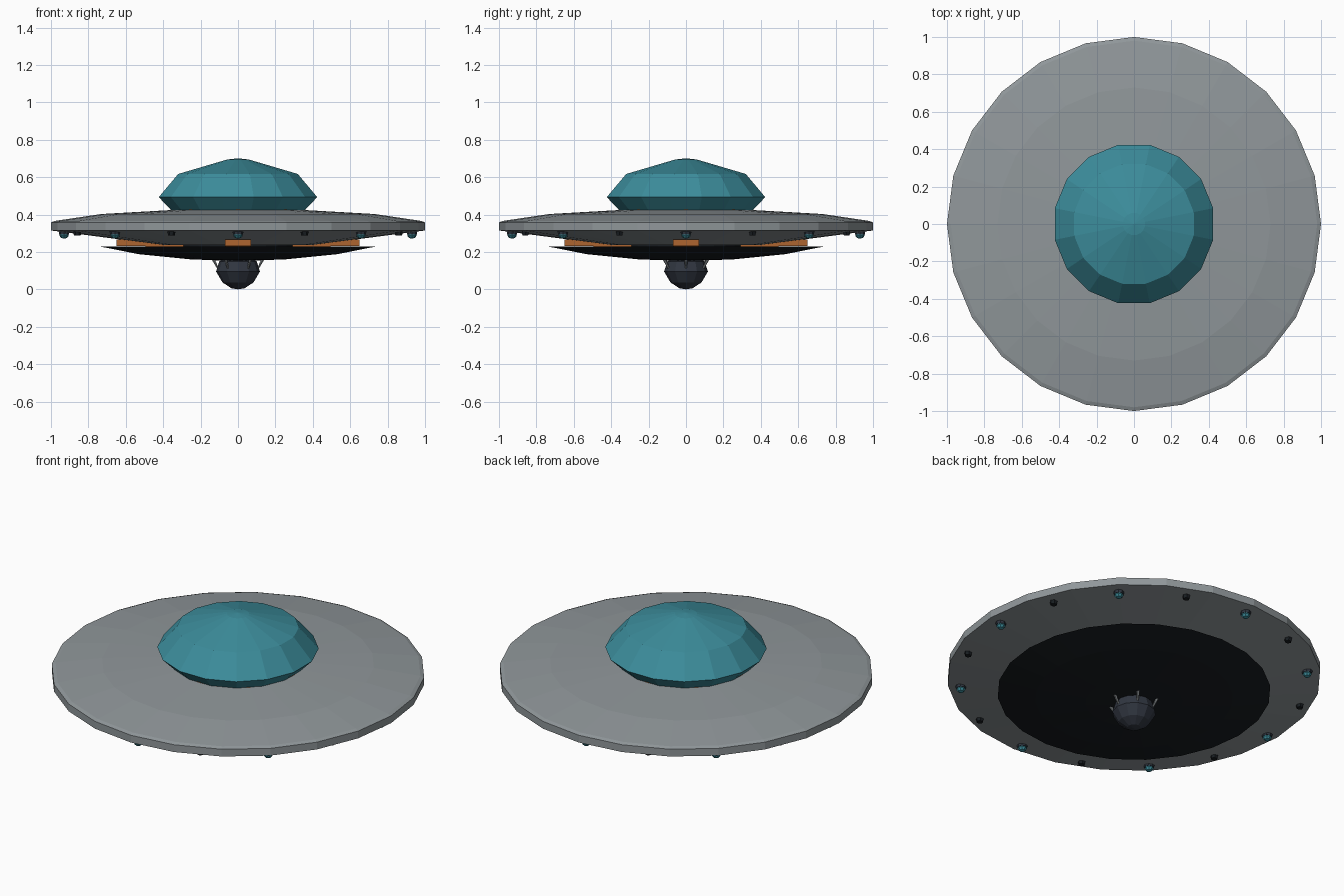
import bpy
import bmesh
from math import sin, cos, pi, tau
from mathutils import Vector, Matrix

cube = bpy.data.objects.get("Cube")
if cube:
    bpy.data.objects.remove(cube, do_unlink=True)


def material(name, r, g, b):
    m = bpy.data.materials.new(name)
    m.use_nodes = True
    m.diffuse_color = (r, g, b, 1)
    m.node_tree.nodes["Principled BSDF"].inputs["Base Color"].default_value = (r, g, b, 1)
    return m


grey = material("hull grey", .28, .31, .325)
teal = material("teal glass", .045, .265, .33)
black = material("near black", .009, .012, .015)
slate = material("dark slate", .03, .037, .052)
orange = material("burnt orange", .42, .13, .03)
steel = material("strut steel", .2, .22, .23)


def finish(name, bm, mat):
    bmesh.ops.recalc_face_normals(bm, faces=bm.faces)
    me = bpy.data.meshes.new(name)
    bm.to_mesh(me)
    bm.free()
    me.materials.append(mat)
    ob = bpy.data.objects.new(name, me)
    bpy.context.collection.objects.link(ob)
    return ob


def lathe(name, profile, sides, mat, turn=0.0, place=Matrix()):
    """Revolve (radius, height) points around z; zero radius makes a pole."""
    bm = bmesh.new()
    rings = []
    for r, z in profile:
        count = sides if r else 1
        rings.append([bm.verts.new((r * cos(tau * i / sides + turn),
                                    r * sin(tau * i / sides + turn), z))
                      for i in range(count)])
    for a, b in zip(rings, rings[1:]):
        for i in range(sides):
            j = (i + 1) % sides
            corners = [a[i % len(a)], a[j % len(a)], b[j % len(b)], b[i % len(b)]]
            bm.faces.new(list(dict.fromkeys(corners)))
    bm.transform(place)
    return finish(name, bm, mat)


def polar(r, angle, z):
    return Vector((r * cos(angle), r * sin(angle), z))


def rod(name, start, end, r1, r2, sides, mat):
    axis = end - start
    place = Matrix.Translation(start) @ axis.to_track_quat("Z", "Y").to_matrix().to_4x4()
    d = axis.length
    return lathe(name, [(0, 0), (r1, 0), (r2, d), (0, d)], sides, mat, place=place)


# Main saucer and the glass canopy
lathe("saucer_hull", [(0, .235), (.4, .237), (1, .315), (1, .358), (.98, .366),
                      (.73, .403), (.36, .424), (0, .424)], 24, grey)
lathe("canopy_collar", [(0, .424), (.36, .424), (.36, .428), (0, .428)], 24, orange)
lathe("canopy", [(0, .405), (.345, .405), (.432, .493), (.326, .617),
                 (.06, .694), (0, .701)], 16, teal, turn=pi / 16)

# Dark belly dish and the hub behind it
lathe("belly_dish", [(0, .228), (.732, .228), (.53, .188), (.26, .161), (0, .151)], 24, black)
lathe("belly_hub", [(0, .222), (.3, .222), (.3, .24), (0, .24)], 24, black)

# Orange spokes between hull and dish
for i in range(4):
    bm = bmesh.new()
    bmesh.ops.create_cube(bm, size=1)
    bm.transform(Matrix.Rotation(i * pi / 2, 4, "Z") @ Matrix.Translation((.46, 0, .247))
                 @ Matrix.Diagonal((.38, .14, .04, 1)))
    # slope the outer end so it follows the underside
    for v in bm.verts:
        if v.co.z < .24 and v.co.xy.length > .5:
            v.co.z += .006
    finish("orange_spoke", bm, orange)

# Sensor ball with its struts
lathe("sensor_ball", [(0, .17), (.06, .168), (.1, .15), (.117, .095), (.083, .037),
                      (.035, .006), (0, 0)], 12, slate)
for i in range(6):
    a = tau * i / 6
    rod("ball_strut", polar(.135, a, .165), polar(.105, a, .108), .009, .005, 6, steel)

# Running lamps and small vents around the underside
for i in range(8):
    a = tau * i / 8
    rod("lamp_base", polar(.93, a, .315), polar(.93, a, .293), .03, .026, 8, slate)
    lathe("lamp", [(0, .3), (.022, .296), (.025, .287), (.016, .275), (0, .271)], 8, teal,
          place=Matrix.Translation(polar(.93, a, 0)))
    b = a + pi / 8
    rod("vent", polar(.93, b, .315), polar(.93, b, .288), .022, .018, 6, black)
